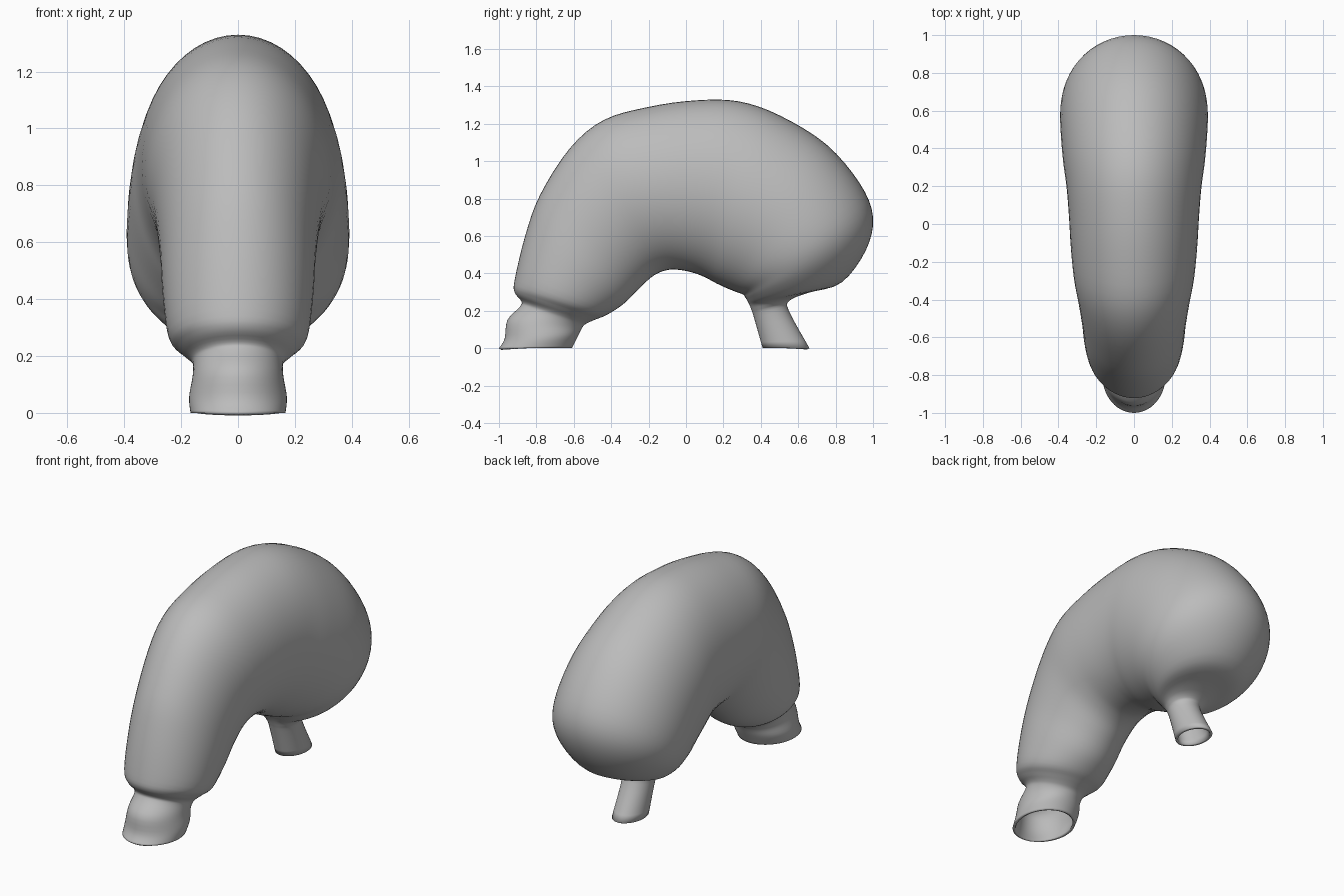
import bpy, bmesh, math
from mathutils import Vector

cube = bpy.data.objects.get("Cube")
if cube:
    bpy.data.objects.remove(cube, do_unlink=True)

# Plain grey skin
grey = bpy.data.materials.new("plain_grey")
grey.use_nodes = True
colour = (0.5, 0.5, 0.5, 1)
grey.diffuse_color = colour
grey.node_tree.nodes["Principled BSDF"].inputs["Base Color"].default_value = colour

SIDES, STEPS = 56, 4

# Cross-sections: outer y, outer z, inner y, inner z, half width
sections = [
    (-1.0, 0, -.61, 0, .167),
    (-.97, .05, -.58, .06, .172),
    (-.955, .15, -.56, .10, .16),
    (-.89, .22, -.545, .123, .158),
    (-.88, .25, -.52, .138, .17),
    (-.917, .30, -.48, .155, .205),
    (-.915, .37, -.42, .18, .245),
    (-.86, .60, -.33, .24, .265),
    (-.78, .82, -.24, .33, .275),
    (-.62, 1.07, -.17, .39, .295),
    (-.44, 1.22, -.10, .418, .32),
    (-.20, 1.29, -.03, .418, .335),
    (.05, 1.325, .05, .40, .345),
    (.28, 1.32, .11, .375, .357),
    (.50, 1.245, .16, .348, .375),
    (.75, 1.09, .22, .32, .388),
    (.93, .88, .27, .30, .39),
    (1.0, .70, .305, .287, .37),
    (.96, .52, .318, .27, .32),
    (.83, .35, .33, .25, .235),
    (.65, .295, .34, .23, .145),
    (.555, .255, .35, .205, .105),
    (.55, .20, .363, .165, .09),
    (.66, 0, .41, 0, .09),
]


def spline(rows, steps):
    """Pass a smooth curve through rows of numbers."""
    rows = [Vector(r) for r in rows]
    out = []
    for i in range(len(rows) - 1):
        a, b, c = rows[max(i - 1, 0)], rows[i], rows[i + 1]
        d = rows[min(i + 2, len(rows) - 1)]
        for s in range(steps):
            t = s / steps
            out.append(.5 * (2 * b + (c - a) * t + (2 * a - 5 * b + 4 * c - d) * t ** 2
                             + (3 * b - a - 3 * c + d) * t ** 3))
    return out + [rows[-1]]


# Bent hollow body with a wide front outlet and a narrow rear outlet
bm = bmesh.new()
rings = []
for oy, oz, iy, iz, width in spline(sections, STEPS):
    outer, inner = Vector((0, oy, oz)), Vector((0, iy, iz))
    centre, half = (outer + inner) / 2, (outer - inner) / 2
    ring = []
    for k in range(SIDES):
        a = math.tau * k / SIDES
        ring.append(bm.verts.new(centre + half * math.cos(a) + Vector((width * math.sin(a), 0, 0))))
    rings.append(ring)
for r, s in zip(rings, rings[1:]):
    for k in range(SIDES):
        n = (k + 1) % SIDES
        bm.faces.new((r[k], r[n], s[n], s[k]))
bmesh.ops.recalc_face_normals(bm, faces=bm.faces)
# Outward is up at the highest face
top = max(bm.faces, key=lambda f: f.calc_center_median().z)
if top.normal.z < 0:
    bmesh.ops.reverse_faces(bm, faces=bm.faces)

mesh = bpy.data.meshes.new("hollow_body")
bm.to_mesh(mesh)
bm.free()
body = bpy.data.objects.new("hollow_body", mesh)
bpy.context.collection.objects.link(body)
mesh.materials.append(grey)

# Wall thickness, seen at the open outlets
wall = body.modifiers.new("wall", "SOLIDIFY")
wall.thickness = .015
wall.offset = -1

bpy.ops.object.select_all(action="DESELECT")
body.select_set(True)
bpy.context.view_layer.objects.active = body
bpy.ops.object.shade_smooth_by_angle(angle=math.radians(50))
